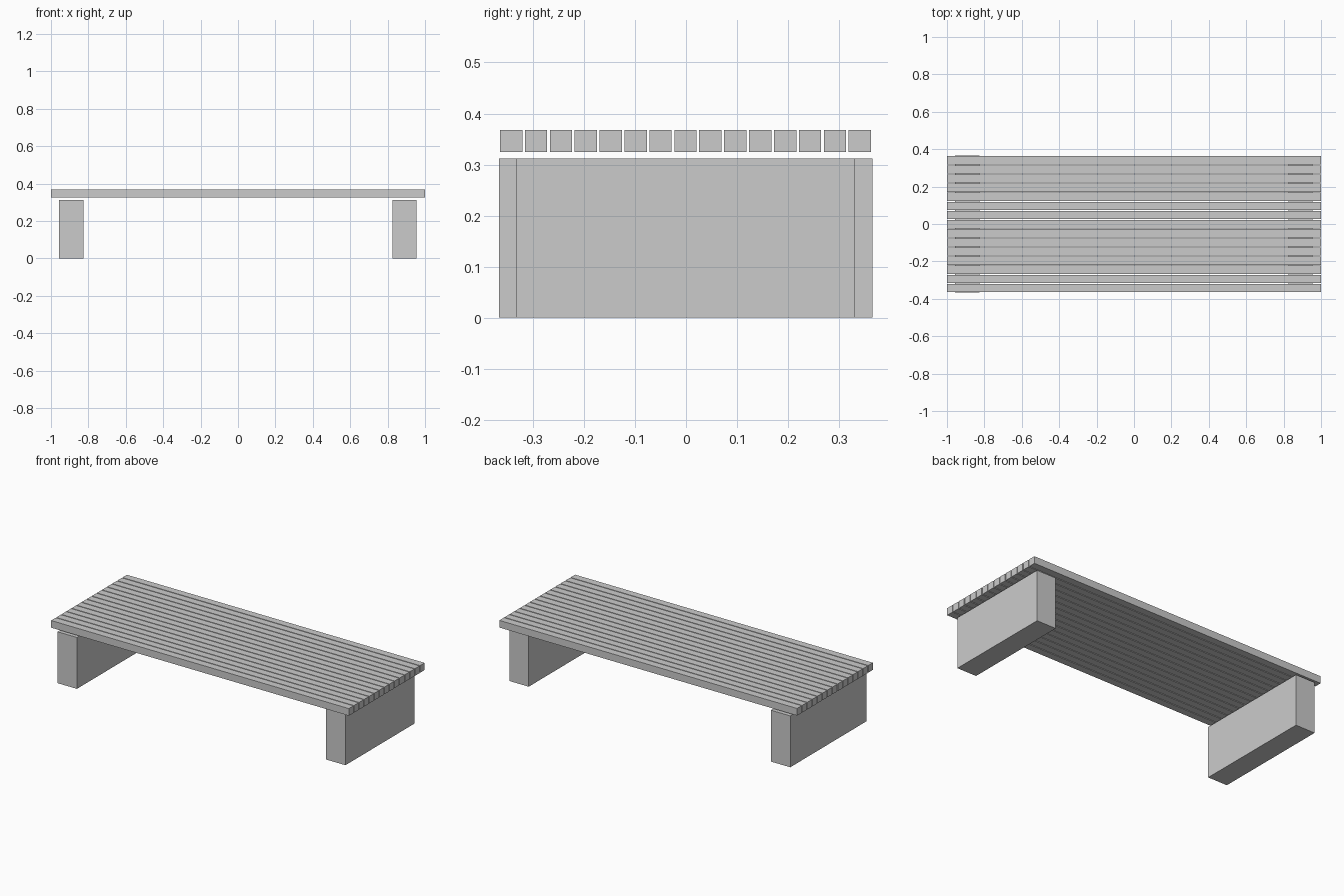
import bpy

if "Cube" in bpy.data.objects:
    bpy.data.objects.remove(bpy.data.objects["Cube"])


def box(name, x, y, z):
    """Box from (min, max) ranges on each axis."""
    bpy.ops.mesh.primitive_cube_add(
        size=1, location=[(a + b) / 2 for a, b in (x, y, z)])
    ob = bpy.context.object
    ob.name = name
    ob.scale = [b - a for a, b in (x, y, z)]
    bpy.ops.object.transform_apply(location=False, rotation=False, scale=True)
    return ob


# Seat slats, separated by narrow gaps
COUNT, PITCH, WIDTH = 15, 0.0488, 0.0437
for i in range(COUNT):
    yc = (i - (COUNT - 1) / 2) * PITCH - 0.001
    box(f"seat_slat_{i + 1}", (-1, 1),
        (yc - WIDTH / 2, yc + WIDTH / 2), (0.3245, 0.368))

# Block legs: the left is full depth, the right slightly narrower
box("left_leg", (-0.956, -0.826), (-0.366, 0.365), (0, 0.312))
box("right_leg", (0.825, 0.955), (-0.333, 0.331), (0, 0.312))
